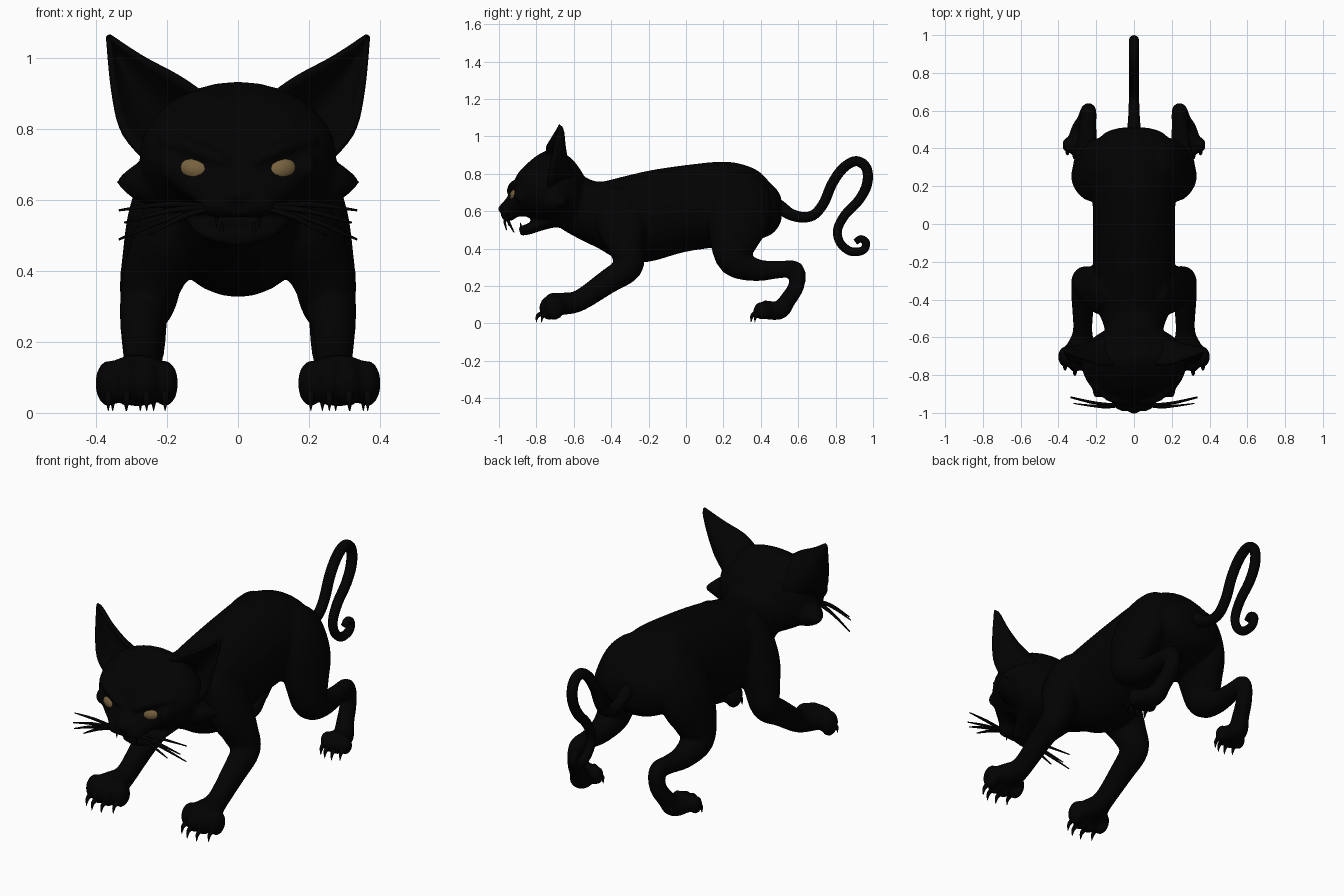
import bpy, bmesh, math
from mathutils import Vector, Matrix

cube = bpy.data.objects.get("Cube")
if cube:
    bpy.data.objects.remove(cube, do_unlink=True)


def material(name, color):
    mat = bpy.data.materials.new(name)
    mat.use_nodes = True
    mat.diffuse_color = color
    bsdf = next(n for n in mat.node_tree.nodes if n.type == 'BSDF_PRINCIPLED')
    bsdf.inputs["Base Color"].default_value = color
    bsdf.inputs["Roughness"].default_value = 0.8
    return mat


black = material("black_fur", (0.0006, 0.0006, 0.0006, 1))
amber = material("amber_eye", (0.18, 0.12, 0.048, 1))
SIDE, UP, FORWARD = Vector((1, 0, 0)), Vector((0, 0, 1)), Vector((0, -1, 0))


def catmull(a, b, c, d, t):
    return [0.5 * (2 * q + (r - p) * t + (2 * p - 5 * q + 4 * r - s) * t * t
            + (3 * q - p - 3 * r + s) * t ** 3) for p, q, r, s in zip(a, b, c, d)]


def smooth_path(keys, steps):
    n = len(keys)
    out = []
    for i in range(n - 1):
        quad = [keys[min(max(i + k, 0), n - 1)] for k in (-1, 0, 1, 2)]
        out += [catmull(*quad, j / steps) for j in range(steps)]
    return out + [list(keys[-1])]


def loft(bm, keys, mirror=1, ref=SIDE, sides=16, axis=None):
    """Oval tube through keys (x, y, z, radius along ref, other radius).
    A fixed axis keeps all the rings parallel."""
    rows = smooth_path([(k[0] * mirror, *k[1:]) for k in keys], 4)
    centres = [Vector(r[:3]) for r in rows]
    rings = []
    for i, row in enumerate(rows):
        step = centres[min(i + 1, len(rows) - 1)] - centres[max(i - 1, 0)]
        along = axis or step.normalized()
        u = (ref - along * ref.dot(along)).normalized()
        v = along.cross(u)
        ra, rb = max(row[3], 0.001), max(row[4], 0.001)
        rings.append([bm.verts.new(centres[i] + u * ra * math.cos(a) + v * rb * math.sin(a))
                      for a in (math.tau * k / sides for k in range(sides))])
    for lo, hi in zip(rings, rings[1:]):
        for k in range(sides):
            n = (k + 1) % sides
            bm.faces.new((lo[k], lo[n], hi[n], hi[k]))
    bm.faces.new(rings[0][::-1])
    bm.faces.new(rings[-1])


def ball(bm, centre, radii, rot=Matrix()):
    m = Matrix.Translation(centre) @ rot @ Matrix.Diagonal((*radii, 1))
    bmesh.ops.create_uvsphere(bm, u_segments=20, v_segments=12, radius=1, matrix=m)


def finish(bm, name, mat):
    bmesh.ops.recalc_face_normals(bm, faces=bm.faces)
    mesh = bpy.data.meshes.new(name)
    bm.to_mesh(mesh)
    bm.free()
    for p in mesh.polygons:
        p.use_smooth = True
    mesh.materials.append(mat)
    ob = bpy.data.objects.new(name, mesh)
    bpy.context.collection.objects.link(ob)
    return ob


# Toe layout shared by paws and claws: (paw x, toe y, size)
PAWS = {"front": (0.285, -0.735, 1.0), "hind": (0.295, 0.395, 0.72)}
SPREAD = (-0.08, -0.028, 0.028, 0.08)


def toes(paw):
    x, y, size = PAWS[paw]
    return [(x + d * size, y + 5 * d * d * size, size) for d in SPREAD]


# Torso and neck
body = bmesh.new()
loft(body, [(0, .51, .61, .07, .06), (0, .49, .61, .14, .1), (0, .45, .612, .185, .14),
            (0, .37, .635, .215, .19), (0, .22, .64, .222, .225), (0, 0, .615, .217, .232),
            (0, -.2, .573, .218, .244), (0, -.35, .56, .215, .222), (0, -.47, .58, .185, .178),
            (0, -.56, .62, .155, .175), (0, -.66, .68, .15, .18)], sides=28, axis=FORWARD)

# Skull tapering to the muzzle, open lower jaw, nose
loft(body, [(0, -.55, .68, .13, .12), (0, -.61, .7, .225, .18), (0, -.70, .722, .272, .21),
            (0, -.78, .72, .272, .188), (0, -.85, .712, .238, .142), (0, -.905, .68, .185, .112),
            (0, -.945, .622, .12, .072), (0, -.985, .597, .075, .042)],
     sides=28, axis=FORWARD)
loft(body, [(0, -.70, .555, .16, .04), (0, -.78, .53, .14, .035),
            (0, -.84, .505, .115, .03), (0, -.89, .492, .065, .024)])
ball(body, (0, -.977, .613), (.04, .028, .026))

for s in (1, -1):
    # Muzzle pads, cheekbones, angry brows and cheek tufts
    ball(body, (s * .05, -.947, .583), (.06, .045, .035))
    ball(body, (s * .192, -.885, .69), (.028, .036, .04))
    loft(body, [(.03, -.94, .7, .02, .02), (.085, -.93, .728, .021, .025),
                (.14, -.908, .75, .021, .025), (.215, -.85, .77, .018, .018)], s, UP)
    loft(body, [(.18, -.71, .655, .09, .09), (.265, -.69, .65, .062, .065),
                (.305, -.67, .65, .035, .04), (.335, -.65, .65, .01, .012)], s, UP)
    # Front leg with shoulder blade
    loft(body, [(.11, -.33, .70, .06, .09), (.14, -.35, .62, .09, .13), (.195, -.34, .5, .095, .13),
                (.235, -.315, .39, .09, .092), (.262, -.31, .3, .072, .078),
                (.27, -.42, .222, .06, .066), (.272, -.57, .122, .052, .058),
                (.28, -.66, .105, .085, .06), (.285, -.73, .1, .1, .064)], s)
    # Hind leg: hip, thigh, shank, raised hock and foot
    loft(body, [(.1, .28, .77, .07, .09), (.145, .29, .69, .1, .16), (.2, .28, .56, .107, .17),
                (.235, .255, .43, .092, .13), (.25, .265, .33, .083, .088),
                (.25, .38, .285, .06, .06), (.245, .5, .288, .047, .047),
                (.24, .585, .285, .042, .048), (.245, .59, .2, .042, .043),
                (.262, .54, .12, .045, .045), (.278, .5, .07, .055, .05),
                (.295, .41, .075, .066, .05)], s)
    # Toes
    for paw in PAWS:
        for x, y, size in toes(paw):
            ball(body, (s * x, y, .028 + .055 * size), (.037 * size, .054 * size, .065 * size))

# Fuse all body parts into one smooth skin
skin = finish(body, "body", black)
fuse = skin.modifiers.new("fuse", 'REMESH')
fuse.mode = 'VOXEL'
fuse.voxel_size = 0.011
fuse.use_smooth_shade = True
relax = skin.modifiers.new("relax", 'SMOOTH')
relax.factor = 0.5
relax.iterations = 5

# Ears: cupped shells between an inner and an outer edge
ear = bmesh.new()
inner = smooth_path([(.095, -.74, .895), (.17, -.745, .946), (.27, -.715, 1), (.363, -.68, 1.06)], 5)
outer = smooth_path([(.235, -.74, .69), (.32, -.735, .785), (.35, -.715, .9), (.365, -.68, 1.058)], 5)
COLS = 10
grid = []
for i, (a, b) in enumerate(zip(inner, outer)):
    depth = .14 * (1 - i / (len(inner) - 1)) ** 0.7
    grid.append([ear.verts.new(Vector(a).lerp(Vector(b), k / COLS)
                 + Vector((0, depth * math.sin(math.pi * k / COLS), 0))) for k in range(COLS + 1)])
for lo, hi in zip(grid, grid[1:]):
    for k in range(COLS):
        ear.faces.new((lo[k], lo[k + 1], hi[k + 1], hi[k]))
ears = finish(ear, "ears", black)
shell = ears.modifiers.new("thickness", 'SOLIDIFY')
shell.thickness = 0.014
shell.offset = 0
ears.modifiers.new("mirror", 'MIRROR')

# Curled tail, written as (y, z, radius)
tail = bmesh.new()
curl = [(.38, .70, .03), (.45, .66, .036), (.51, .617, .035), (.56, .583, .031),
        (.63, .567, .028), (.69, .585, .027),
        (.74, .65, .027), (.78, .745, .027), (.84, .83, .027), (.91, .868, .027),
        (.965, .83, .027), (.968, .745, .027), (.925, .66, .026), (.85, .58, .025),
        (.81, .5, .024), (.825, .43, .023), (.88, .385, .023), (.945, .39, .022),
        (.963, .43, .021), (.935, .452, .02), (.905, .435, .016)]
loft(tail, [(0, y, z, r, r) for y, z, r in curl], sides=12)
finish(tail, "tail", black)

eyes, whiskers, claws, fangs = (bmesh.new() for _ in range(4))
for s in (1, -1):
    # Slanted eyes set under the brows
    tilt = Matrix.Rotation(-.2 * s, 4, 'Y') @ Matrix.Rotation(.3 * s, 4, 'Z')
    ball(eyes, (s * .12, -.906, .685), (.05, .035, .036), tilt)
    # Whiskers
    for tip in ((.335, -.915, .57), (.32, -.95, .535), (.335, -.92, .488), (.25, -.96, .5)):
        root = Vector((.06, -.96, .58))
        mid = root.lerp(Vector(tip), .5) + Vector((0, -.01, .012))
        loft(whiskers, [(*root, .008, .008), (*mid, .008, .008), (*tip, .003, .003)], s, UP, sides=6)
    # Claws curving down from each toe
    for paw in PAWS:
        for x, y, size in toes(paw):
            loft(claws, [(x, y - .035 * size, .055, .012, .014),
                         (x, y - .062 * size, .04, .009, .01),
                         (x, y - .07 * size, .006, .001, .001)], s, sides=8)
    # Upper and lower fangs
    loft(fangs, [(.06, -.945, .57, .01, .01), (.06, -.95, .522, .001, .001)], s, sides=8)
    loft(fangs, [(.045, -.88, .505, .008, .008), (.045, -.885, .54, .001, .001)], s, sides=8)
finish(eyes, "eyes", amber)
finish(whiskers, "whiskers", black)
finish(claws, "claws", black)
finish(fangs, "fangs", black)
